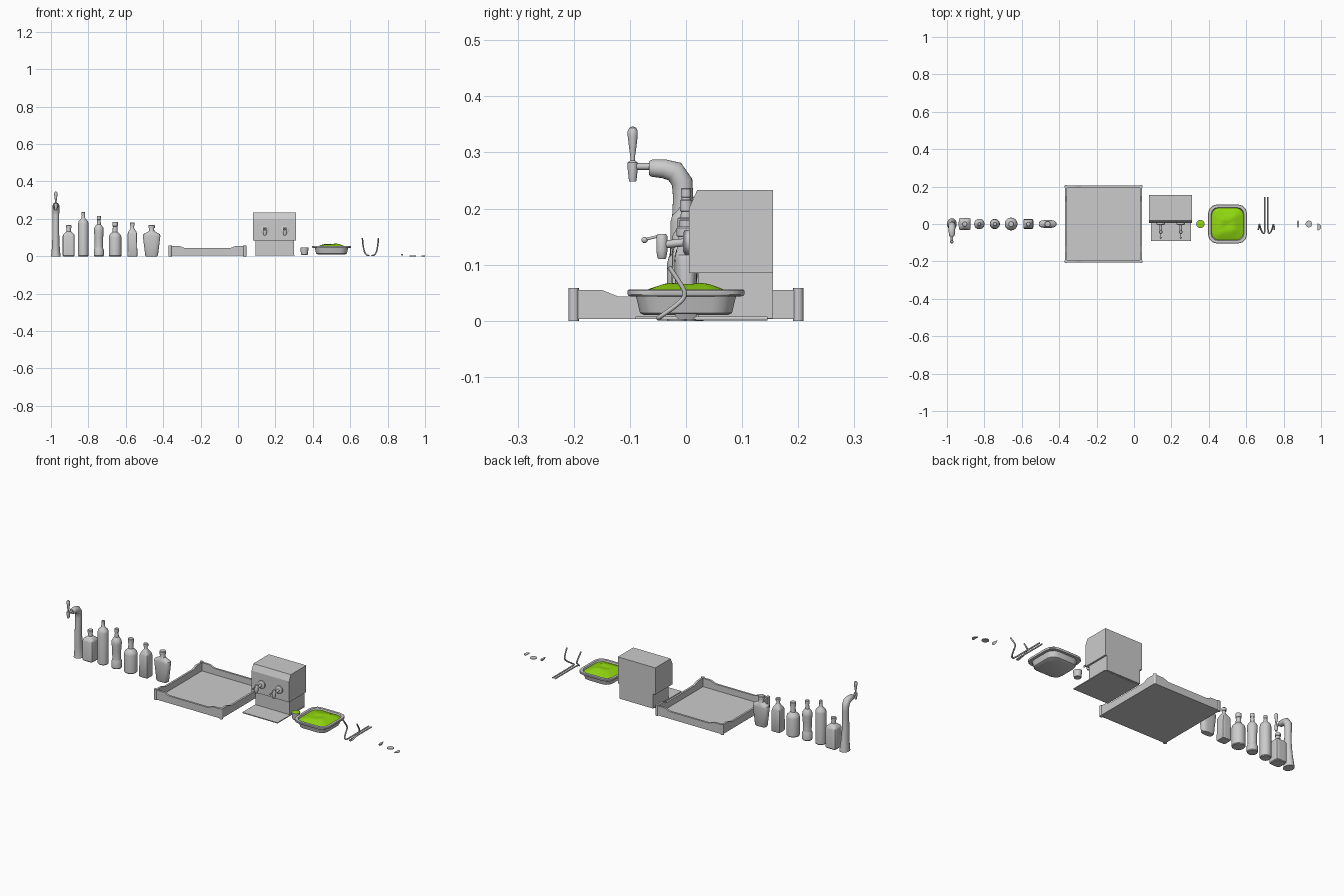
import bpy, bmesh, math
from mathutils import Vector

if "Cube" in bpy.data.objects:
    bpy.data.objects.remove(bpy.data.objects["Cube"])

GREEN = bpy.data.materials.new("lime_green")
GREEN.diffuse_color = (0.28, 0.68, 0.005, 1)
GREEN.use_nodes = True
GREEN.node_tree.nodes["Principled BSDF"].inputs["Base Color"].default_value = GREEN.diffuse_color


def finish(name, bm, mat=None, angle=35):
    bmesh.ops.recalc_face_normals(bm, faces=bm.faces)
    me = bpy.data.meshes.new(name)
    bm.to_mesh(me)
    bm.free()
    ob = bpy.data.objects.new(name, me)
    bpy.context.collection.objects.link(ob)
    if mat:
        me.materials.append(mat)
    if angle:
        bpy.ops.object.select_all(action='DESELECT')
        ob.select_set(True)
        bpy.context.view_layer.objects.active = ob
        bpy.ops.object.shade_smooth_by_angle(angle=math.radians(angle))
    return ob


def loft(name, rings, mat=None, angle=35):
    """Skin a list of equal-length point rings and cap both ends."""
    bm = bmesh.new()
    vs = [[bm.verts.new(p) for p in r] for r in rings]
    n = len(vs[0])
    for a, b in zip(vs, vs[1:]):
        for i in range(n):
            j = (i + 1) % n
            bm.faces.new((a[i], a[j], b[j], b[i]))
    bm.faces.new(vs[0])
    bm.faces.new(vs[-1])
    return finish(name, bm, mat, angle)


def outline(rx, ry, p=2, n=32):
    """Superellipse: p=2 round, large p square."""
    pts = []
    for i in range(n):
        a = 2 * math.pi * i / n
        c, s = math.cos(a), math.sin(a)
        k = (abs(c) ** p + abs(s) ** p) ** (-1 / p)
        pts.append((rx * c * k, ry * s * k))
    return pts


def lathe(name, x, y, prof, mat=None, n=32):
    """Profile entries: (rx, z[, power[, ry]])."""
    rings = []
    for e in prof:
        p = e[2] if len(e) > 2 else 2
        ry = e[3] if len(e) > 3 else e[0]
        rings.append([(x + u, y + v, e[1]) for u, v in outline(e[0], ry, p, n)])
    return loft(name, rings, mat)


def sweep_yz(name, x, path, n=24):
    """Path entries: (y, z, radius in plane, radius in x)."""
    rings = []
    for i, (y, z, rn, rx) in enumerate(path):
        a, b = path[max(i - 1, 0)], path[min(i + 1, len(path) - 1)]
        t = Vector((b[0] - a[0], b[1] - a[1])).normalized()
        rings.append([(x + u, y + v * t.y, z - v * t.x) for u, v in outline(rx, rn, 2, n)])
    return loft(name, rings, angle=45)


def prism(name, pts, a, b):
    return loft(name, [[f(*p) for p in pts] for f in (a, b)], angle=0)


def extrude_x(name, pts, x0, x1):
    return prism(name, pts, lambda u, v: (x0, u, v), lambda u, v: (x1, u, v))


def box(name, x0, x1, y0, y1, z0, z1):
    return extrude_x(name, [(y0, z0), (y1, z0), (y1, z1), (y0, z1)], x0, x1)


# Drink tower with spout and handle
TX = -0.974
sweep_yz("tap_tower", TX, [
    (0, 0, .031, .026), (0, .012, .029, .024), (-.004, .06, .025, .020), (-.008, .12, .021, .018),
    (-.007, .18, .018, .017), (-.005, .22, .018, .018), (-.007, .247, .019, .019),
    (-.020, .266, .019, .019), (-.040, .271, .017, .017), (-.062, .272, .015, .015), (-.066, .272, .012, .012)])
sweep_yz("tower_nozzle", TX, [(-.06, .275, .006, .006), (-.096, .275, .006, .006)], 16)
lathe("tower_spout", TX, -.095, [(.006, .248), (.007, .252), (.009, .27), (.009, .282), (.004, .286)], n=20)
lathe("tower_handle", TX, -.095, [(.004, .284), (.004, .292), (.006, .305), (.009, .33), (.009, .338),
                                  (.006, .344), (.002, .346)], n=20)

# Bottles
S = 8
lathe("square_bottle", -.905, 0, [(.029, 0, S), (.032, .004, S), (.032, .108, S), (.029, .118, 5), (.018, .127, 3),
                                  (.012, .133), (.011, .15), (.014, .151), (.014, .164), (.012, .166)])
lathe("tall_bottle", -.827, 0, [(.025, 0), (.028, .004), (.028, .175), (.025, .187), (.015, .197), (.010, .204),
                                (.008, .22), (.009, .221), (.009, .235), (.007, .237)])
lathe("waisted_bottle", -.744, 0, [(.024, 0), (.027, .004), (.027, .034), (.023, .044), (.022, .05), (.023, .10),
                                   (.026, .135), (.025, .15), (.018, .162), (.011, .17), (.009, .195),
                                   (.011, .196), (.011, .214), (.009, .216)])
lathe("stout_bottle", -.657, 0, [(.031, 0), (.034, .004), (.034, .1), (.031, .113), (.021, .123), (.014, .13),
                                 (.012, .16), (.015, .161), (.015, .182), (.013, .184)])
lathe("slim_square_bottle", -.565, 0, [(.025, 0, S), (.027, .004, S), (.025, .12, S), (.022, .13, 5), (.012, .146, 3),
                                       (.009, .152), (.009, .164), (.012, .165), (.012, .179), (.010, .181)])
lathe("flask_bottle", -.462, 0, [(.030, 0, 3, .016), (.034, .004, 3, .018), (.047, .108, 3, .021),
                                 (.045, .117, 3, .02), (.028, .127, 2, .017), (.015, .134, 2, .014),
                                 (.013, .15), (.017, .151), (.017, .165), (.014, .168)])

# Serving tray: floor, dipped rails, corner posts
CX, R = -.163, .2
box("tray_floor", CX - R, CX + R, -R, R, .003, .009)
rail = [(-R, .003), (R, .003), (R, .055), (.15, .055), (.12, .043), (-.12, .043), (-.15, .055), (-R, .055)]
for s, side in ((-1, "left"), (1, "right")):
    extrude_x("tray_rail_" + side, rail, CX + s * (R - .006), CX + s * (R + .005))
    prism("tray_rail_" + ("front" if s < 0 else "back"), rail,
          lambda u, v: (CX + u, s * (R - .006), v), lambda u, v: (CX + u, s * (R + .005), v))
    for t in (-1, 1):
        lathe("tray_post", CX + s * R, t * R, [(.009, 0), (.009, .058)], n=16)

# Dispenser machine
extrude_x("dispenser_body", [(.155, .085), (.155, .233), (.02, .233), (.005, .2), (.005, .085)], .08, .31)
box("dispenser_base", .093, .300, .022, .155, .004, .085)
box("drip_plate", .09, .305, -.09, .145, .003, .008)
for tx in (.143, .25):
    sweep_yz("faucet_flange", tx, [(.008, .14, .022, .022), (-.002, .14, .022, .022), (-.005, .14, .017, .017)])
    sweep_yz("faucet_pipe", tx, [(0, .14, .007, .007), (-.04, .136, .007, .007)], 16)
    lathe("faucet_barrel", tx, -.043, [(.006, .11), (.008, .113), (.010, .125), (.010, .15), (.007, .155)], n=20)
    sweep_yz("faucet_lever", tx, [(-.045, .152, .0025, .0025), (-.072, .145, .0025, .0025)], 10)
    lathe("faucet_knob", tx, -.074, [(max(.0055 * math.sin(math.pi * k / 8), .0005),
                                      .144 - .0055 * math.cos(math.pi * k / 8)) for k in range(9)], n=16)

# Small cup with green filling
lathe("small_cup", .355, 0, [(.016, .008), (.018, .01), (.022, .044), (.022, .046), (.020, .046), (.019, .04)])
lathe("cup_filling", .355, 0, [(.019, .038), (.020, .0455), (.010, .0475)], GREEN)


# Serving bowl with chamfered corners and green filling
def rounded(h, c, z, seg=3):
    pts = []
    for q in range(4):
        sx, sy = ((1, 1), (-1, 1), (-1, -1), (1, -1))[q]
        for k in range(seg + 1):
            a = math.pi / 2 * (q + k / seg)
            pts.append((.5 + sx * (h - c) + c * math.cos(a), sy * (h - c) + c * math.sin(a), z))
    return pts


loft("bowl", [rounded(*r) for r in (
    (.074, .034, .010), (.082, .038, .014), (.089, .041, .043), (.102, .045, .044), (.104, .046, .047),
    (.104, .046, .054), (.102, .045, .056), (.089, .040, .056), (.086, .038, .05), (.076, .035, .018))])
rings = []
for k in range(12):
    h = .088 * (1 - k / 11.5)
    f = h / .088
    rings.append([(x, y, z + .003 * (1 - f) * (math.sin(70 * x + 2) + math.cos(85 * y - 30 * x)))
                  for x, y, z in rounded(h, .04 * f, .047 + .019 * (1 - f ** 2.2), 6)])
loft("bowl_filling", rings, GREEN, 60)

# Pair of bent tubes
for s, side in ((-1, "left"), (1, "right")):
    cu = bpy.data.curves.new("bent_tube", 'CURVE')
    cu.dimensions = '3D'
    cu.bevel_depth, cu.bevel_resolution, cu.use_fill_caps = .004, 3, True
    sp = cu.splines.new('NURBS')
    pts = [(.008, .145, .004), (.008, .05, .004), (.008, -.03, .004), (.010, -.05, .004), (.022, -.048, .006),
           (.033, -.02, .025), (.037, .002, .045), (.041, -.012, .07), (.043, -.03, .096)]
    sp.points.add(len(pts) - 1)
    for p, (x, y, z) in zip(sp.points, pts):
        p.co = (.708 + s * x, y, z, 1)
    sp.order_u, sp.use_endpoint_u, sp.resolution_u = 3, True, 6
    bpy.context.collection.objects.link(bpy.data.objects.new("bent_tube_" + side, cu))

# Garnishes: wedge, round slice, half slice
rings = []
for k in range(13):
    y = -.02 * math.cos(math.pi * k / 12)
    f = max(math.sin(math.pi * k / 12), .02)
    rings.append([(.877 - .006 * f, y, .013), (.877 + .006 * f, y, .013), (.877, y, .013 - .013 * f)])
loft("garnish_wedge", rings)
lathe("garnish_slice", .935, 0, [(.018, 0), (.018, .003)])
half = [(.982 + .018 * math.sin(math.pi * k / 16), -.016 - .018 * math.cos(math.pi * k / 16)) for k in range(17)]
prism("garnish_half_slice", half, lambda u, v: (u, v, 0), lambda u, v: (u, v, .003))
